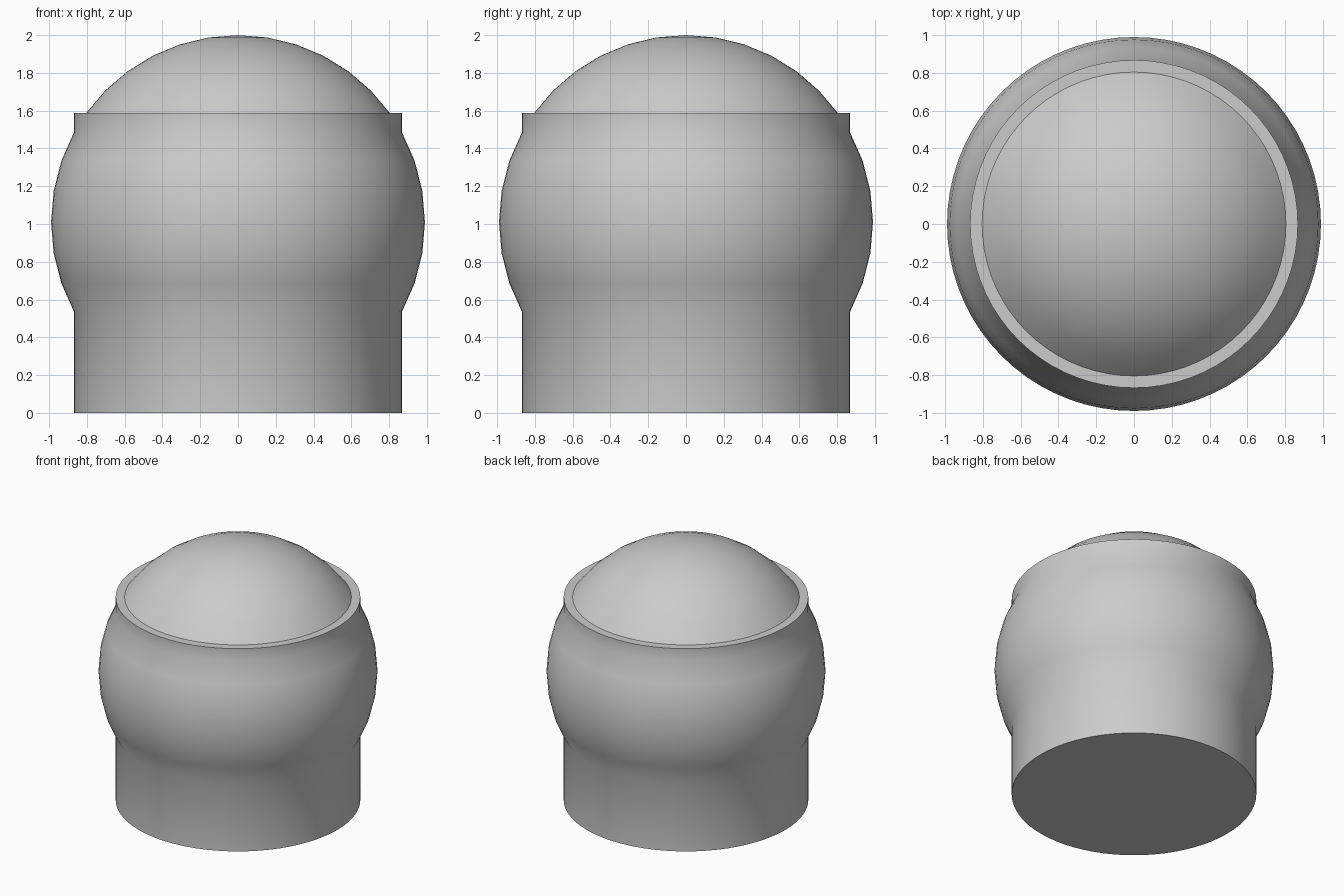
import bpy
import bmesh
from math import asin, cos, sin, pi, radians, sqrt
from mathutils import Vector

if "Cube" in bpy.data.objects:
    bpy.data.objects.remove(bpy.data.objects["Cube"], do_unlink=True)

BALL_R, BALL_Z = 0.99, 1.01      # sphere radius and centre height
COLLAR_R, COLLAR_TOP = 0.868, 1.587
SEGMENTS = 72


def arc(start, end, steps):
    """Points on the ball's outline between two elevations."""
    angles = [start + (end - start) * i / steps for i in range(steps + 1)]
    return [(BALL_R * cos(a), BALL_Z + BALL_R * sin(a)) for a in angles]


# Elevations where the ball meets the cylinder wall and the flat rim
seam = asin(sqrt(BALL_R ** 2 - COLLAR_R ** 2) / BALL_R)
rim = asin((COLLAR_TOP - BALL_Z) / BALL_R)

# Half outline: base, cylinder wall, bulging ball, collar, rim, dome
profile = [(0, 0), (COLLAR_R, 0)]
profile += arc(-seam, seam, 6)
profile += [(COLLAR_R, COLLAR_TOP)]
profile += arc(rim, pi / 2, 6)

# Turn the outline about the vertical axis
bm = bmesh.new()
verts = [bm.verts.new((x, 0, z)) for x, z in profile]
edges = [bm.edges.new(pair) for pair in zip(verts, verts[1:])]
bmesh.ops.spin(bm, geom=verts + edges, cent=(0, 0, 0), axis=Vector((0, 0, 1)),
               angle=2 * pi, steps=SEGMENTS, use_merge=False)
bmesh.ops.remove_doubles(bm, verts=bm.verts, dist=0.0005)
bmesh.ops.recalc_face_normals(bm, faces=bm.faces)

mesh = bpy.data.meshes.new("ball_in_cylinder")
bm.to_mesh(mesh)
bm.free()
body = bpy.data.objects.new("ball_in_cylinder", mesh)
bpy.context.collection.objects.link(body)

# One plain grey
grey = bpy.data.materials.new("light_grey")
grey.use_nodes = True
color = (0.6, 0.6, 0.6, 1)
grey.diffuse_color = color
grey.node_tree.nodes["Principled BSDF"].inputs["Base Color"].default_value = color
mesh.materials.append(grey)

# Smooth surfaces, crisp rim and base edges
bpy.ops.object.select_all(action='DESELECT')
body.select_set(True)
bpy.context.view_layer.objects.active = body
bpy.ops.object.shade_smooth_by_angle(angle=radians(40))
